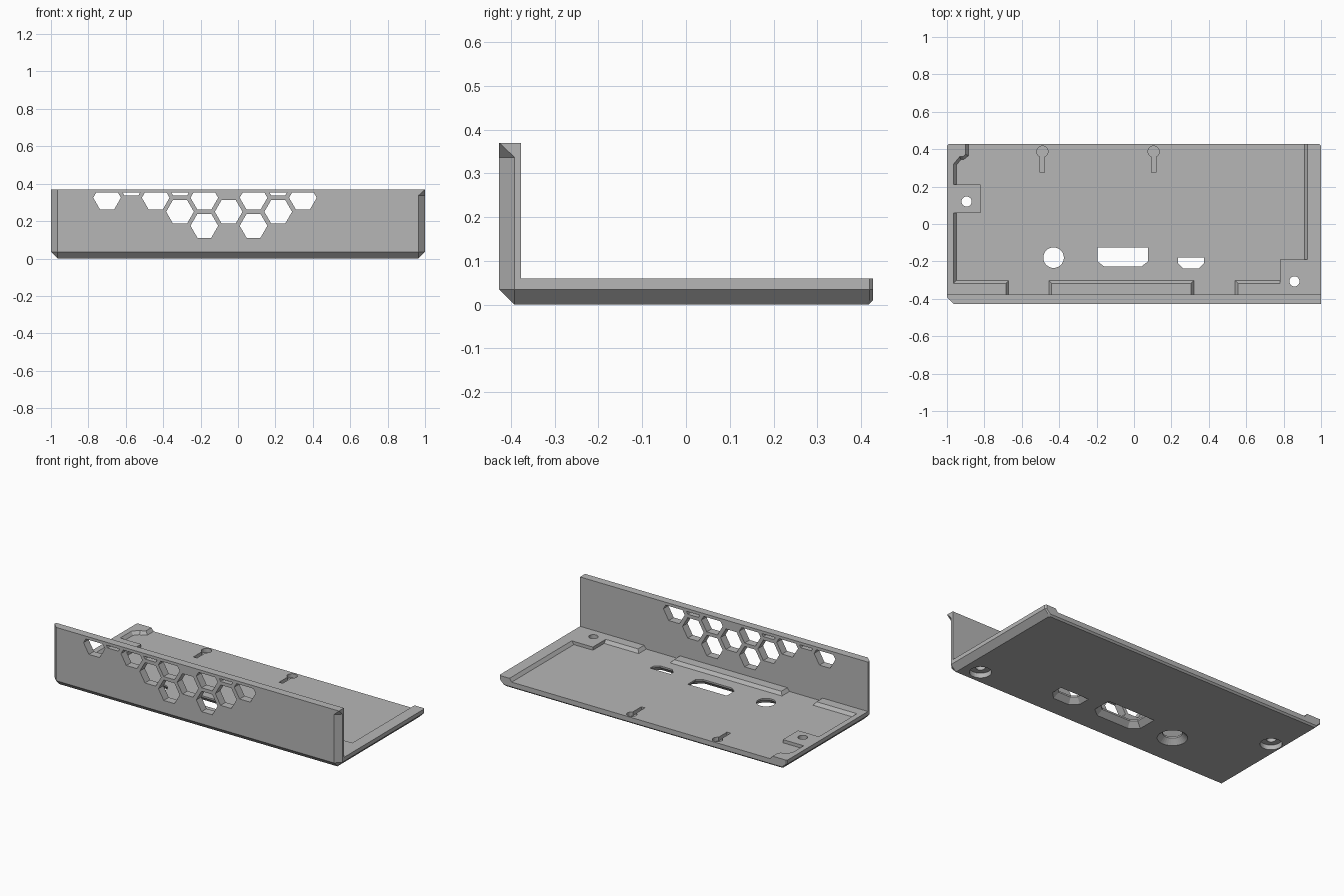
import bpy, bmesh, math
from mathutils import Vector, Matrix

if "Cube" in bpy.data.objects:
    bpy.data.objects.remove(bpy.data.objects["Cube"])

grey = bpy.data.materials.new("case_grey")
grey.diffuse_color = (0.47, 0.47, 0.47, 1)
grey.use_nodes = True
grey.node_tree.nodes["Principled BSDF"].inputs["Base Color"].default_value = grey.diffuse_color


def loft(name, rings, matrix=None):
    """Solid from stacked outlines: rings = [(points, z), ...]"""
    bm = bmesh.new()
    loops = [[bm.verts.new((x, y, z)) for x, y in pts] for pts, z in rings]
    n = len(loops[0])
    bm.faces.new(loops[0][::-1])
    bm.faces.new(loops[-1])
    for a, b in zip(loops, loops[1:]):
        for i in range(n):
            j = (i + 1) % n
            bm.faces.new((a[i], a[j], b[j], b[i]))
    bmesh.ops.remove_doubles(bm, verts=bm.verts, dist=1e-5)
    if matrix:
        bm.transform(matrix)
    bmesh.ops.recalc_face_normals(bm, faces=bm.faces)
    me = bpy.data.meshes.new(name)
    bm.to_mesh(me)
    bm.free()
    me.materials.append(grey)
    ob = bpy.data.objects.new(name, me)
    bpy.context.scene.collection.objects.link(ob)
    return ob


def box(name, x0, x1, y0, y1, z0, z1):
    pts = [(x0, y0), (x1, y0), (x1, y1), (x0, y1)]
    return loft(name, [(pts, z0), (pts, z1)])


def offset(pts, d):
    """Grow a counterclockwise outline by d with mitred corners"""
    out = []
    for i, p in enumerate(pts):
        p, a, b = Vector(p), Vector(pts[i - 1]), Vector(pts[(i + 1) % len(pts)])
        u, v = (p - a).normalized(), (b - p).normalized()
        n1, n2 = Vector((u.y, -u.x)), Vector((v.y, -v.x))
        q = p + (n1 + n2) * (d / (1 + n1.dot(n2)))
        out.append((q.x, q.y))
    return out


def circle(x, y, r, n=32, a0=0.0, a1=2 * math.pi):
    return [(x + r * math.cos(a0 + (a1 - a0) * i / n),
             y + r * math.sin(a0 + (a1 - a0) * i / n)) for i in range(n)]


def volume(me):
    bm = bmesh.new()
    bm.from_mesh(me)
    v = bm.calc_volume()
    bm.free()
    return v


def cut(target, cutter):
    """Subtract cutter, taking the first boolean solver with a sound result"""
    before = volume(target.data)
    m = target.modifiers.new("cut", 'BOOLEAN')
    m.operation, m.object = 'DIFFERENCE', cutter
    result = None
    for solver in ('EXACT', 'MANIFOLD', 'FLOAT'):
        m.solver = solver
        bpy.context.view_layer.update()
        deps = bpy.context.evaluated_depsgraph_get()
        me = bpy.data.meshes.new_from_object(target.evaluated_get(deps))
        if len(me.polygons) and 0.04 * before < volume(me) < before * (1 - 1e-5):
            result = me
            break
    target.modifiers.remove(m)
    if result:
        target.data = result
        result.materials.clear()
        result.materials.append(grey)
        for p in result.polygons:
            p.material_index = 0
    bpy.data.objects.remove(cutter, do_unlink=True)


# Outlines with chamfered front corners; d shrinks them towards the underside
C, Y, WALL = 0.035, 0.427, -0.377


def plate_outline(d, rear):
    return [(-1 + d, rear - 0.008), (-1 + d, -Y + C), (-1 + C, -Y + d),
            (1 - C, -Y + d), (1 - d, -Y + C),
            (1 - d, rear - 0.008), (0.992 - d, rear), (-0.992 + d, rear)]


def wall_outline(s):
    return [(-1, WALL), (-1, -Y + C), (-1 + C, -Y), (1 - s, -Y), (1, -Y + s), (1, WALL)]


plate = loft("base_plate", [(plate_outline(C, Y - 0.01), 0), (plate_outline(C - 0.01, Y), 0.01),
                            (plate_outline(0, Y), C), (plate_outline(0, Y), 0.06)])
# Wall whose right corner flares out to full width at the top
wall = loft("front_wall", [(wall_outline(C), 0.06), (wall_outline(C), 0.337),
                           (wall_outline(0.0005), 0.37)])

# Shallow sloped-edge floor pocket, open at the rear
floor = [(-0.885, 0.6), (-0.885, 0.365), (-0.91, 0.345), (-0.925, 0.345), (-0.95, 0.315),
         (-0.95, -0.302), (-0.67, -0.302), (-0.67, -0.41), (-0.455, -0.41),
         (-0.455, -0.302), (0.32, -0.302), (0.32, -0.41), (0.54, -0.41),
         (0.54, -0.302), (0.912, -0.302), (0.912, 0.6)]
pocket = loft("pocket_cutter", [(floor, 0.04), (offset(floor, 0.03), 0.08)])
for b in ((-1.2, 1.2, -0.6, WALL), (-1.2, -0.82, 0.06, 0.21), (0.78, 1.2, -0.6, -0.19)):
    cut(pocket, box("pocket_keeper", *b, 0, 0.2))
cut(plate, pocket)

# Through ports, flared towards the underside
ports = [circle(-0.43, -0.18, 0.055),
         [(-0.195, -0.125), (-0.195, -0.2), (-0.16, -0.227), (0.04, -0.227),
          (0.075, -0.2), (0.075, -0.125)],
         [(0.235, -0.18), (0.235, -0.21), (0.262, -0.237), (0.348, -0.237),
          (0.375, -0.21), (0.375, -0.18)]]
for p in ports:
    cut(plate, loft("port_cutter", [(offset(p, 0.04), -0.01), (p, 0.03), (p, 0.1)]))

# Screw holes with counterbores below
for x, y in ((-0.895, 0.12), (0.858, -0.307)):
    big, small = circle(x, y, 0.062), circle(x, y, 0.027)
    cut(plate, loft("screw_cutter", [(big, -0.03), (big, 0.03), (small, 0.0301), (small, 0.1)]))

# Blind keyhole slots near the rear edge
for x in (-0.49, 0.105):
    a = math.radians(24)
    key = circle(x, 0.387, 0.03, 20, -math.pi / 2 + a, 1.5 * math.pi - a)
    key += [(x - 0.0125, 0.36), (x - 0.0125, 0.275), (x + 0.0125, 0.275), (x + 0.0125, 0.36)]
    cut(plate, loft("keyhole_cutter", [(key, 0.015), (key, 0.1)]))

# Hexagonal vents in the front wall, clipped below the top edge
vents = {-0.70: [0.325], -0.57: [0.4], -0.44: [0.325], -0.31: [0.25, 0.4],
         -0.18: [0.175, 0.325], -0.05: [0.25], 0.083: [0.175, 0.325],
         0.215: [0.25, 0.4], 0.347: [0.325]}
upright = Matrix.Rotation(math.pi / 2, 4, 'X')
for x, heights in vents.items():
    for z in heights:
        hexagon = circle(x, z, 0.074, 6)
        vent = loft("vent_cutter", [(hexagon, 0.3), (hexagon, 0.5)], upright)
        if z > 0.3:
            cut(vent, box("vent_clip", -2, 2, -1, 1, 0.352, 1))
        cut(wall, vent)

# Crisp flat faces throughout
for ob in (plate, wall):
    for p in ob.data.polygons:
        p.use_smooth = False
